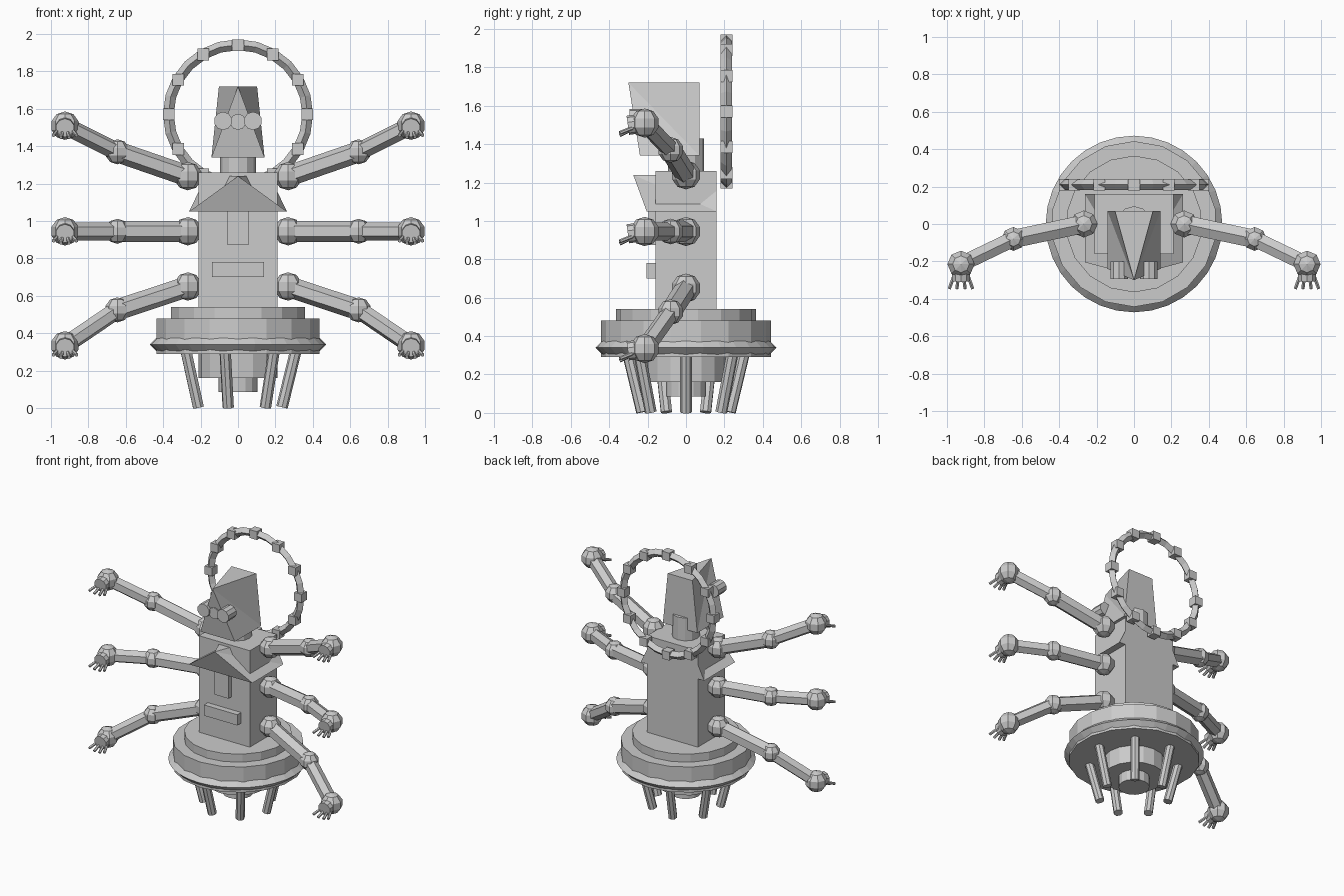
import bpy, bmesh
from math import pi, sin, cos
from mathutils import Vector

cube = bpy.data.objects.get("Cube")
if cube:
    bpy.data.objects.remove(cube, do_unlink=True)

# Single stone colour
stone = bpy.data.materials.new("stone_grey")
stone.use_nodes = True
GREY = (0.6, 0.6, 0.6, 1)
stone.diffuse_color = GREY
stone.node_tree.nodes["Principled BSDF"].inputs["Base Color"].default_value = GREY


def finish(name, bm):
    bmesh.ops.recalc_face_normals(bm, faces=bm.faces)
    mesh = bpy.data.meshes.new(name)
    bm.to_mesh(mesh)
    bm.free()
    mesh.materials.append(stone)
    obj = bpy.data.objects.new(name, mesh)
    bpy.context.scene.collection.objects.link(obj)
    return obj


def box(name, lo, hi):
    bm = bmesh.new()
    bmesh.ops.create_cube(bm, size=1)
    lo, hi = Vector(lo), Vector(hi)
    for v in bm.verts:
        v.co = (lo + hi) / 2 + v.co * (hi - lo)
    return finish(name, bm)


def rod(name, a, b, r, sides=8):
    a, b = Vector(a), Vector(b)
    bm = bmesh.new()
    bmesh.ops.create_cone(bm, cap_ends=True, segments=sides, radius1=r, radius2=r,
                          depth=(b - a).length)
    turn = (b - a).to_track_quat('Z', 'Y')
    for v in bm.verts:
        v.co = turn @ v.co + (a + b) / 2
    return finish(name, bm)


def ball(name, centre, r):
    bm = bmesh.new()
    bmesh.ops.create_uvsphere(bm, u_segments=8, v_segments=5, radius=r)
    bmesh.ops.translate(bm, verts=bm.verts, vec=centre)
    return finish(name, bm)


def ring(name, centre, major, minor, segments, upright=False):
    # Diamond-section hoop
    bm = bmesh.new()
    grid = []
    for i in range(segments):
        a = 2 * pi * i / segments
        loop = []
        for j in range(4):
            d = major + minor * cos(j * pi / 2)
            h = minor * sin(j * pi / 2)
            p = (d * cos(a), h, d * sin(a)) if upright else (d * cos(a), d * sin(a), h)
            loop.append(bm.verts.new(Vector(centre) + Vector(p)))
        grid.append(loop)
    for i in range(segments):
        p, q = grid[i], grid[(i + 1) % segments]
        for j in range(4):
            k = (j + 1) % 4
            bm.faces.new((p[j], q[j], q[k], p[k]))
    return finish(name, bm)


def beaked_block(name, top_w, low_w, back, tip_y, front, low_z, top_z):
    # Triangular top with a forward point above a rectangular bottom
    bm = bmesh.new()
    tip = bm.verts.new((0, tip_y, top_z))
    top, rear, fore = [], [], []
    for s in (-1, 1):
        top.append(bm.verts.new((s * top_w, back, top_z)))
        rear.append(bm.verts.new((s * low_w, back, low_z)))
        fore.append(bm.verts.new((s * low_w, front, low_z)))
    for i in range(2):
        bm.faces.new((tip, top[i], rear[i]))
        bm.faces.new((tip, rear[i], fore[i]))
    bm.faces.new((tip, top[0], top[1]))
    bm.faces.new((tip, fore[0], fore[1]))
    bm.faces.new((top[0], top[1], rear[1], rear[0]))
    bm.faces.new((rear[0], rear[1], fore[1], fore[0]))
    return finish(name, bm)


# Base discs, rim and underside hubs
rod("upper_disc", (0, 0, 0.48), (0, 0, 0.54), 0.365, 18)
rod("main_disc", (0, 0, 0.29), (0, 0, 0.48), 0.443, 18)
rod("under_hub", (0, 0, 0.16), (0, 0, 0.30), 0.21, 16)
rod("lower_hub", (0, 0, 0.085), (0, 0, 0.17), 0.105, 16)
ring("base_rim", (0, 0, 0.34), 0.436, 0.036, 32)

# Seven legs leaning inwards
for i in range(7):
    a = 2 * pi * i / 7
    d = Vector((cos(a), sin(a), 0))
    rod(f"leg_{i + 1}", d * 0.235 + Vector((0, 0, 0.004)),
        d * 0.31 + Vector((0, 0, 0.31)), 0.031)

# Torso and its front details
box("torso", (-0.21, -0.16, 0.50), (0.21, 0.16, 1.26))
beaked_block("collar", 0.17, 0.262, 0.16, -0.275, -0.205, 1.05, 1.24)
box("chest_panel", (-0.058, -0.195, 0.875), (0.058, -0.15, 1.07))
box("belt_plate", (-0.138, -0.205, 0.70), (0.138, -0.15, 0.78))

# Neck, head and eyewear
rod("neck", (0, 0, 1.25), (0, 0, 1.43), 0.095, 12)
beaked_block("head", 0.102, 0.142, 0.07, -0.30, -0.24, 1.34, 1.72)
for side, s in (("left", 1), ("right", -1)):
    rod(side + "_eyepiece", (s * 0.08, -0.20, 1.535), (s * 0.08, -0.295, 1.535), 0.049, 10)
rod("eyewear_bridge", (0, -0.20, 1.53), (0, -0.285, 1.53), 0.043, 10)

# Halo with twelve blocks
halo = Vector((0, 0.21, 1.57))
ring("halo", halo, 0.372, 0.029, 24, upright=True)
for i in range(12):
    a = 2 * pi * i / 12
    c = halo + Vector((cos(a), 0, sin(a))) * 0.37
    half = Vector((1, 1, 1)) * 0.031
    box(f"halo_block_{i + 1}", c - half, c + half)

# Three pairs of arms: shoulder, elbow and hand heights
levels = (("upper", 1.24, 1.37, 1.51), ("middle", 0.945, 0.945, 0.945),
          ("lower", 0.65, 0.525, 0.335))
for side, s in (("left", 1), ("right", -1)):
    for level, z1, z2, z3 in levels:
        n = f"{side}_{level}_"
        shoulder = Vector((s * 0.268, 0, z1))
        elbow = Vector((s * 0.645, -0.08, z2))
        hand = Vector((s * 0.925, -0.215, z3))
        ball(n + "shoulder", shoulder, 0.076)
        ball(n + "elbow", elbow, 0.067)
        ball(n + "hand", hand, 0.076)
        rod(n + "upper_arm", shoulder, elbow, 0.056, 6)
        rod(n + "forearm", elbow, hand, 0.048, 6)
        rod(n + "palm", hand, hand + Vector((0, -0.088, -0.012)), 0.05, 10)
        for i, x in enumerate((-0.062, -0.022, 0.022, 0.062)):
            drop = -0.07 + abs(x) * 0.3
            rod(f"{n}finger_{i + 1}", hand + Vector((x * 0.6, -0.06, drop * 0.45)),
                hand + Vector((x, -0.13, drop)), 0.01, 6)
